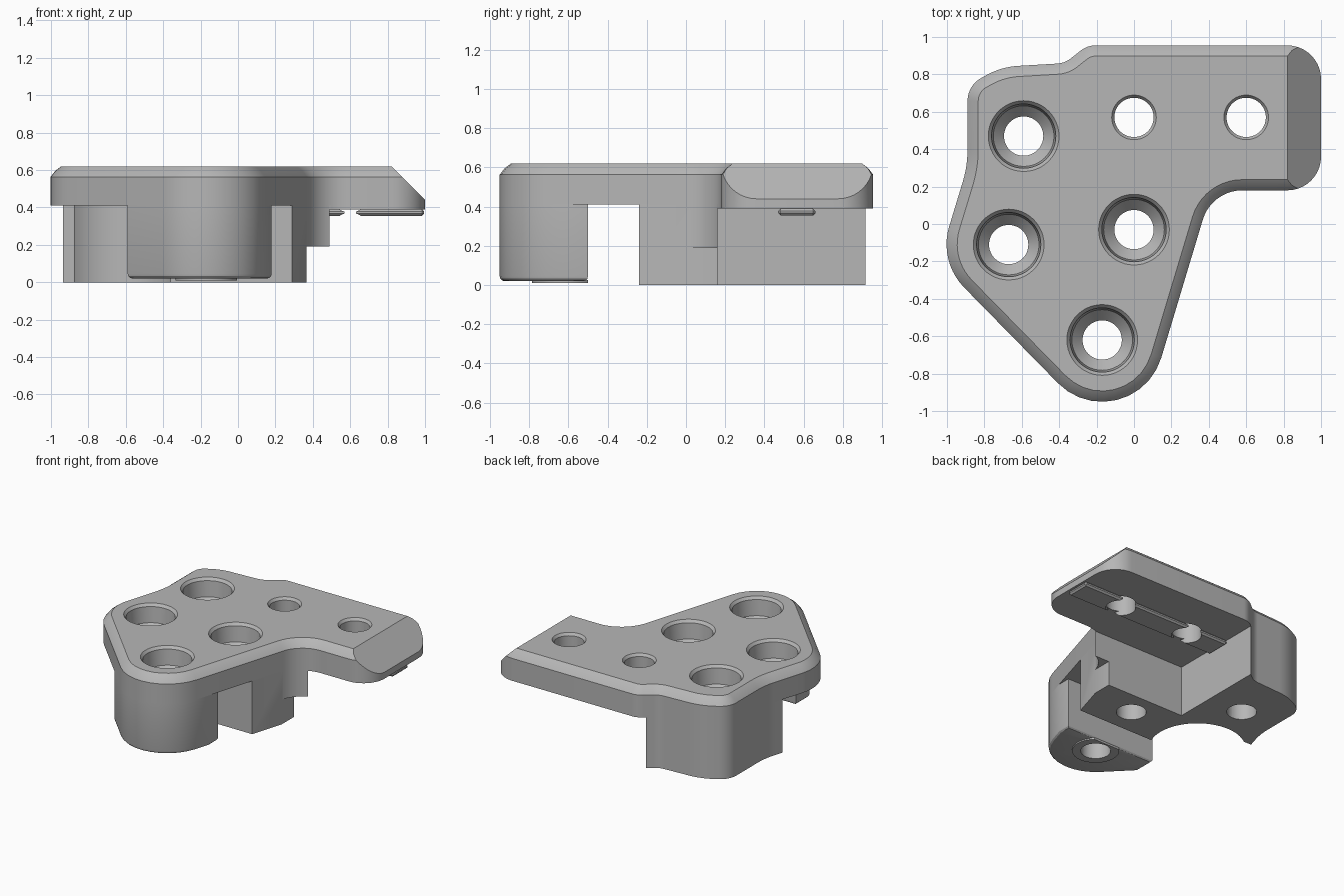
import bpy, bmesh, math
from mathutils import Vector

cube = bpy.data.objects.get("Cube")
if cube:
    bpy.data.objects.remove(cube)

grey = bpy.data.materials.new("plain_grey")
grey.use_nodes = True
grey.diffuse_color = (0.47, 0.47, 0.47, 1)
grey.node_tree.nodes["Principled BSDF"].inputs["Base Color"].default_value = grey.diffuse_color

TOP, UNDER, ARM_UNDER = 0.62, 0.41, 0.39


def rounded(corners, steps=10):
    """Polygon whose (x, y, radius) corners are replaced by tangent arcs."""
    pts = []
    for i, (x, y, r) in enumerate(corners):
        p = Vector((x, y))
        a = (Vector(corners[i - 1][:2]) - p).normalized()
        b = (Vector(corners[(i + 1) % len(corners)][:2]) - p).normalized()
        half = a.angle(b) / 2
        centre = p + (a + b).normalized() * r / math.sin(half)
        start = p + a * r / math.tan(half) - centre
        end = p + b * r / math.tan(half) - centre
        sweep = start.angle_signed(end)
        for k in range(steps + 1):
            t = -sweep * k / steps
            c, s = math.cos(t), math.sin(t)
            pts.append(centre + Vector((start.x * c - start.y * s, start.x * s + start.y * c)))
    return pts


def make(name, bm):
    bmesh.ops.recalc_face_normals(bm, faces=bm.faces)
    mesh = bpy.data.meshes.new(name)
    bm.to_mesh(mesh)
    bm.free()
    mesh.materials.append(grey)
    ob = bpy.data.objects.new(name, mesh)
    bpy.context.scene.collection.objects.link(ob)
    return ob


def prism_bm(pts, z0, z1):
    bm = bmesh.new()
    face = bm.faces.new([bm.verts.new((p[0], p[1], z0)) for p in pts])
    new = bmesh.ops.extrude_face_region(bm, geom=[face])["geom"]
    bmesh.ops.translate(bm, vec=(0, 0, z1 - z0), verts=[g for g in new if isinstance(g, bmesh.types.BMVert)])
    return bm


def prism(name, pts, z0, z1):
    return make(name, prism_bm(pts, z0, z1))


def box(name, x0, x1, y0, y1, z0, z1):
    return prism(name, [(x0, y0), (x1, y0), (x1, y1), (x0, y1)], z0, z1)


def lathe(name, x, y, profile, sides=48):
    """Closed solid of revolution from (radius, z) points, bottom to top."""
    bm = bmesh.new()
    rings = []
    for r, z in profile:
        rings.append([bm.verts.new((x + r * math.cos(2 * math.pi * k / sides),
                                    y + r * math.sin(2 * math.pi * k / sides), z)) for k in range(sides)])
    for lo, hi in zip(rings, rings[1:]):
        for k in range(sides):
            n = (k + 1) % sides
            bm.faces.new((lo[k], lo[n], hi[n], hi[k]))
    bm.faces.new(rings[0])
    bm.faces.new(rings[-1])
    return make(name, bm)


def boolean(ob, tool, operation, keep=False):
    mod = ob.modifiers.new("cut", "BOOLEAN")
    mod.operation, mod.object, mod.solver = operation, tool, "EXACT"
    bpy.context.view_layer.update()
    result = bpy.data.meshes.new_from_object(ob.evaluated_get(bpy.context.evaluated_depsgraph_get()))
    ob.modifiers.clear()
    ob.data = result
    if not keep:
        bpy.data.objects.remove(tool)


# Plan outline shared by the plate and the parts flush beneath it
outline = rounded([
    (-0.015, -1.25, 0.33), (0.415, 0.18, 0.22), (1.0, 0.18, 0.18), (1.0, 0.955, 0.18),
    (-0.25, 0.955, 0.13), (-0.37, 0.86, 0.13), (-0.71, 0.84, 0.4), (-0.89, 0.74, 0.14),
    (-0.89, 0.31, 0.6), (-1.045, -0.2, 0.33)])

# Top plate: chamfered rim and sloping end
bm = prism_bm(outline, UNDER, TOP)
rim = [e for e in bm.edges if all(v.co.z > TOP - 0.001 for v in e.verts)]
bmesh.ops.bevel(bm, geom=rim, offset=0.057, segments=2, profile=0.32, affect="EDGES", clamp_overlap=False)
cut = bmesh.ops.bisect_plane(bm, geom=bm.verts[:] + bm.edges[:] + bm.faces[:], dist=0.0001,
                             plane_co=(0.82, 0, TOP), plane_no=(1, 0, 1), clear_outer=True)["geom_cut"]
bmesh.ops.edgeloop_fill(bm, edges=[e for e in cut if isinstance(e, bmesh.types.BMEdge)])
plate = make("top_plate", bm)

# Slightly thicker underside of the arm
arm_pad = prism("arm_underside", outline, ARM_UNDER, UNDER)
boolean(arm_pad, box("arm_region", -0.3, 1.2, 0.16, 1.2, 0.3, 0.5), "INTERSECT")

# L-shaped lower block, scalloped at one corner and notched at the other
block = prism("lower_block", outline, 0, UNDER)
region = [(-0.36, -0.24), (0.6, -0.24), (0.6, 0.16), (-0.3, 0.16), (-0.3, 1.2),
          (-1.2, 1.2), (-1.2, 0.16), (-0.88, 0.16), (-0.6, 0)]
boolean(block, prism("block_region", region, -0.1, 0.5), "INTERSECT")
boolean(block, lathe("scallop", -0.67, -0.11, [(0.336, -0.1), (0.336, 0.5)], 64), "DIFFERENCE")
boolean(block, box("notch", 0.365, 0.7, -0.1, 0.3, -0.1, 0.19), "DIFFERENCE")

# Front leg with softened foot
leg = prism("front_leg", outline, 0.02, UNDER)
boolean(leg, box("leg_region", -0.59, 0.18, -1.2, -0.5, -0.1, 0.5), "INTERSECT")
bm = bmesh.new()
bm.from_mesh(leg.data)
bmesh.ops.remove_doubles(bm, verts=bm.verts, dist=0.0005)
foot = [e for e in bm.edges if all(v.co.z < 0.021 for v in e.verts)]
bmesh.ops.bevel(bm, geom=foot, offset=0.025, segments=3, profile=0.5, affect="EDGES", clamp_overlap=False)
bm.to_mesh(leg.data)
bm.free()

# Thin contact pad under the leg
foot_pad = lathe("foot_pad", -0.17, -0.62, [(0.165, 0.01), (0.165, 0.025)])
boolean(foot_pad, box("pad_region", -0.6, 0.2, -1, -0.5, -0.1, 0.5), "INTERSECT")

# Locating rail under the arm
rail = prism("locating_rail", [(-0.3, 0.47), (0.995, 0.47), (0.995, 0.66), (-0.3, 0.66)], 0.355, ARM_UNDER)
bevel = rail.modifiers.new("soft_edges", "BEVEL")
bevel.width, bevel.segments = 0.012, 1

# Screw holes: countersunk and plain
sunk = [(0.105, -0.1), (0.105, 0.42), (0.162, 0.48), (0.172, 0.6), (0.19, TOP + 0.001), (0.19, 0.75)]
plain = [(0.105, -0.1), (0.105, 0.6), (0.12, TOP + 0.001), (0.12, 0.75)]
holes = [(-0.59, 0.47, sunk, [plate, block]), (-0.67, -0.11, sunk, [plate]),
         (0, -0.03, sunk, [plate, block]), (-0.17, -0.62, sunk, [plate, leg, foot_pad]),
         (0, 0.57, plain, [plate, arm_pad, rail]), (0.6, 0.57, plain, [plate, arm_pad, rail])]
for x, y, profile, parts in holes:
    cutter = lathe("hole_cutter", x, y, profile)
    for part in parts:
        boolean(part, cutter, "DIFFERENCE", keep=True)
    bpy.data.objects.remove(cutter)

# Smooth curved walls, keep real edges crisp
for ob in (plate, arm_pad, block, leg, foot_pad, rail):
    bpy.ops.object.select_all(action="DESELECT")
    ob.select_set(True)
    bpy.context.view_layer.objects.active = ob
    bpy.ops.object.shade_smooth_by_angle(angle=math.radians(28))
